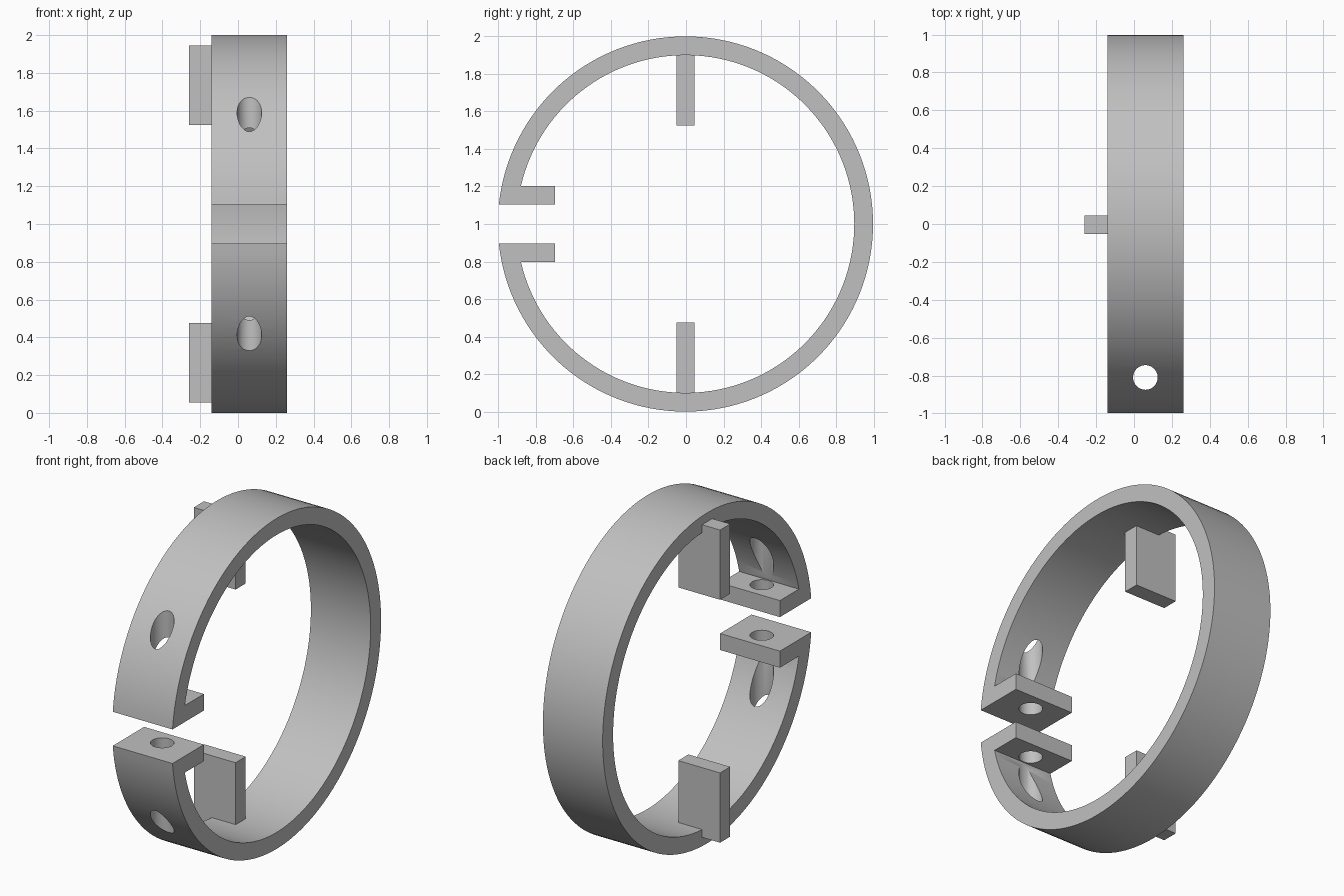
import bpy, bmesh, math
from mathutils import Matrix

cube = bpy.data.objects.get("Cube")
if cube:
    bpy.data.objects.remove(cube, do_unlink=True)

OUTER, INNER = 1.0, 0.9
X0, X1 = -0.14, 0.26          # band width
GAP, TAB = 0.103, 0.203       # half gap, outer face of each clamp tab
TAB_END = -0.695
CY, CZ = -0.003, 1.0          # ring centre
STEPS = 128

grey = bpy.data.materials.new("plain grey")
grey.use_nodes = True
colour = (0.53, 0.53, 0.53, 1)
grey.diffuse_color = colour
grey.node_tree.nodes["Principled BSDF"].inputs["Base Color"].default_value = colour


def add_object(name, bm):
    bmesh.ops.recalc_face_normals(bm, faces=bm.faces)
    mesh = bpy.data.meshes.new(name)
    bm.to_mesh(mesh)
    bm.free()
    mesh.materials.append(grey)
    ob = bpy.data.objects.new(name, mesh)
    bpy.context.collection.objects.link(ob)
    return ob


def activate(ob):
    bpy.ops.object.select_all(action='DESELECT')
    ob.select_set(True)
    bpy.context.view_layer.objects.active = ob


def arc(radius, half_gap):
    """Open circle in (y, z), from above the gap round to below it."""
    a = math.asin(half_gap / radius)
    start, sweep = math.pi - a, -2 * (math.pi - a)
    return [(radius * math.cos(start + sweep * i / STEPS),
             radius * math.sin(start + sweep * i / STEPS)) for i in range(STEPS + 1)]


# Split band with its two inward clamp tabs, extruded from one profile
profile = arc(OUTER, GAP)
profile += [(TAB_END, -GAP), (TAB_END, -TAB)]
profile += arc(INNER, TAB)[::-1]
profile += [(TAB_END, TAB), (TAB_END, GAP)]
bm = bmesh.new()
face = bm.faces.new([bm.verts.new((X0, y + CY, z + CZ)) for y, z in profile])
side = bmesh.ops.extrude_face_region(bm, geom=[face])
bmesh.ops.translate(bm, vec=(X1 - X0, 0, 0),
                    verts=[v for v in side["geom"] if isinstance(v, bmesh.types.BMVert)])
band = add_object("split_clamp_band", bm)

# Screw hole drilled vertically through band and tabs
bm = bmesh.new()
bmesh.ops.create_cone(bm, cap_ends=True, segments=48, radius1=0.065, radius2=0.065,
                      depth=3, matrix=Matrix.Translation((0.06, -0.81, CZ)))
drill = add_object("screw_hole_cutter", bm)
drill.hide_render = True
cut = band.modifiers.new("screw_hole", 'BOOLEAN')
cut.operation = 'DIFFERENCE'
cut.solver = 'EXACT'
cut.object = drill
activate(band)
bpy.ops.object.modifier_apply(modifier=cut.name)
bpy.data.objects.remove(drill, do_unlink=True)
bpy.ops.object.shade_smooth_by_angle(angle=math.radians(30))

# Upper and lower locating plates, notched onto the band's right edge
for name, sign in (("upper_plate", 1), ("lower_plate", -1)):
    bm = bmesh.new()
    bmesh.ops.create_cube(bm, size=1)
    bmesh.ops.scale(bm, vec=(0.28, 0.097, 0.422), verts=bm.verts)
    bmesh.ops.translate(bm, vec=(-0.12, CY, CZ + sign * 0.735), verts=bm.verts)
    add_object(name, bm)
